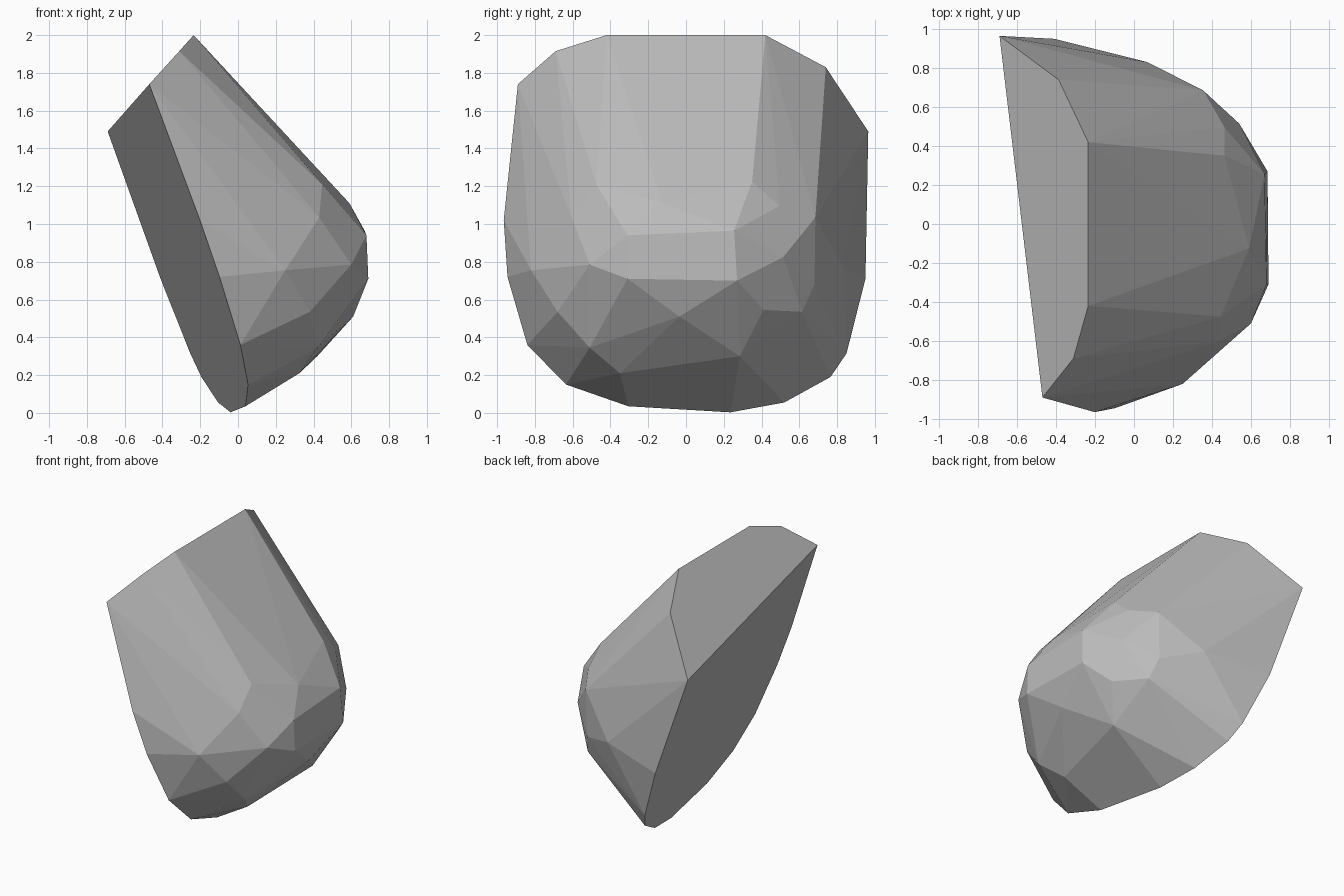
import bpy
import bmesh
import math


def back_x(y, z):
    # flat cut on the left
    return 0.001 - 0.1666 * y - 0.3558 * z


def top_x(y, z):
    # flat sloping cut on the top
    return -0.235 + 0.892 * (z - 2.0)


# rim of the left cut (y, z)
back_rim = [(-0.89, 1.74), (-0.965, 1.02), (-0.945, 0.72), (-0.84, 0.36),
            (-0.635, 0.15), (-0.305, 0.035), (0.235, 0.003), (0.52, 0.055),
            (0.765, 0.19), (0.85, 0.315), (0.95, 0.71), (0.965, 1.49)]

# rim of the top cut (y, z)
top_rim = [(-0.69, 1.915), (-0.42, 2.0), (0.42, 2.0), (0.74, 1.83)]

# chipped corners of the rounded side (x, y, z)
chips = [
    (0.43, -0.605, 1.035), (0.445, -0.475, 1.21), (0.59, -0.125, 1.11),
    (0.465, 0.35, 1.225), (0.465, 0.495, 1.095), (0.355, 0.685, 1.035),
    (0.68, -0.31, 0.94), (0.67, 0.255, 0.965), (0.60, -0.51, 0.785),
    (0.69, -0.31, 0.71), (0.685, 0.27, 0.70), (0.54, 0.515, 0.825),
    (0.25, -0.82, 0.755), (0.38, -0.68, 0.535), (0.555, -0.395, 0.525),
    (0.61, -0.035, 0.51), (0.54, 0.41, 0.545), (0.385, 0.615, 0.535),
    (0.345, 0.68, 0.68), (0.07, 0.83, 0.77), (0.42, -0.51, 0.345),
    (0.325, -0.35, 0.21), (0.42, 0.285, 0.30),
]

points = [(back_x(y, z), y, z) for y, z in back_rim]
points += [(top_x(y, z), y, z) for y, z in top_rim]
points += chips

# rock: convex shell around the corners, with the flat cuts merged
bm = bmesh.new()
for p in points:
    bm.verts.new(p)
hull = bmesh.ops.convex_hull(bm, input=bm.verts[:])
loose = [v for v in bm.verts if not v.link_faces]
bmesh.ops.delete(bm, geom=loose, context='VERTS')
bmesh.ops.dissolve_limit(bm, angle_limit=math.radians(1.5),
                         verts=bm.verts[:], edges=bm.edges[:])
bmesh.ops.recalc_face_normals(bm, faces=bm.faces[:])

mesh = bpy.data.meshes.new("rock")
bm.to_mesh(mesh)
bm.free()

stone = bpy.data.materials.new("grey stone")
stone.diffuse_color = (0.5, 0.5, 0.5, 1.0)
mesh.materials.append(stone)

rock = bpy.data.objects.new("rock", mesh)
bpy.context.collection.objects.link(rock)
